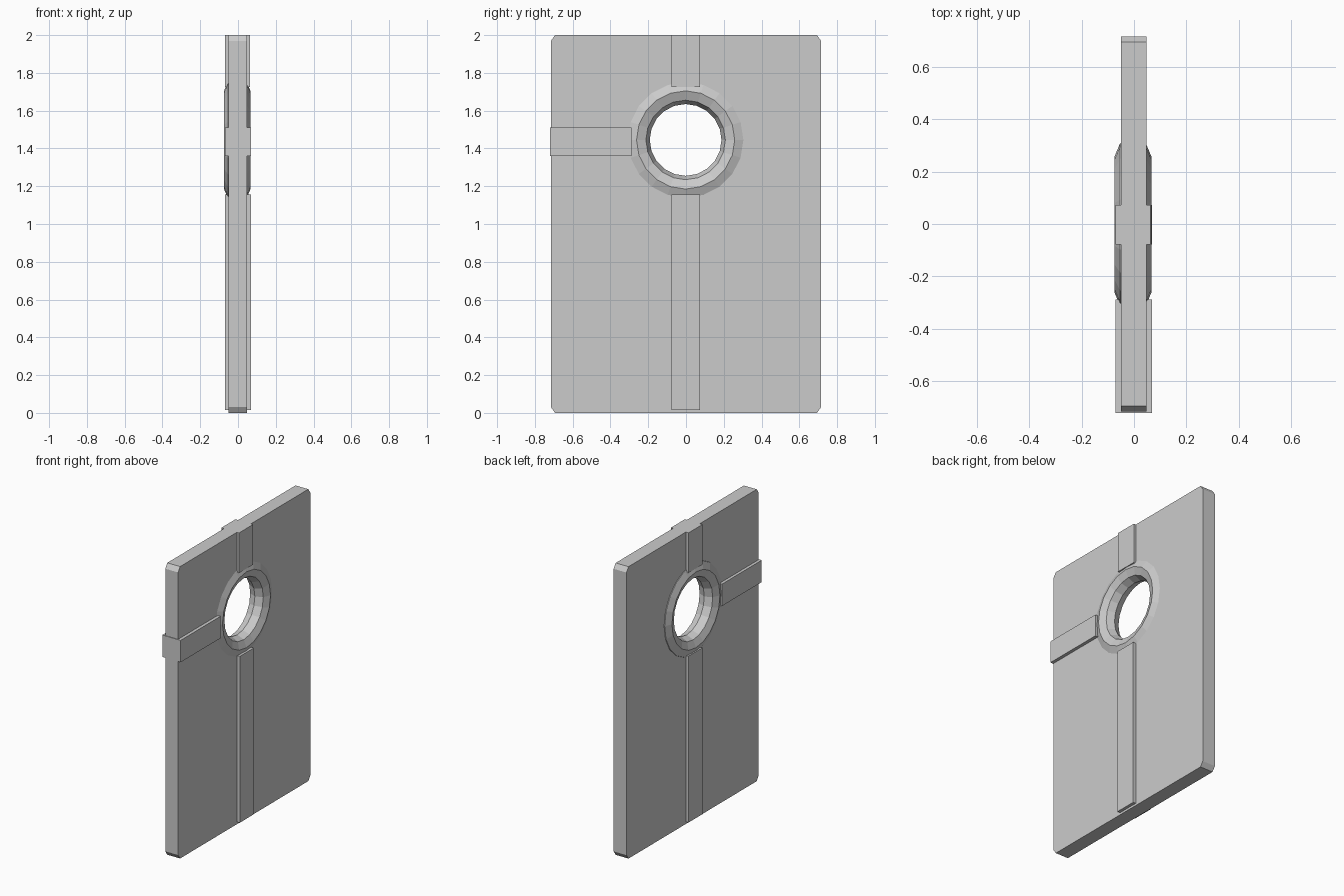
import bpy, bmesh, math

if "Cube" in bpy.data.objects:
    bpy.data.objects.remove(bpy.data.objects["Cube"])

HOLE_Z = 1.445


def make_object(name, bm):
    bmesh.ops.recalc_face_normals(bm, faces=bm.faces[:])
    mesh = bpy.data.meshes.new(name)
    bm.to_mesh(mesh)
    bm.free()
    obj = bpy.data.objects.new(name, mesh)
    bpy.context.collection.objects.link(obj)
    return obj


def box(name, x, y, z):
    bm = bmesh.new()
    bmesh.ops.create_cube(bm, size=1)
    for v in bm.verts:
        for i, (lo, hi) in enumerate((x, y, z)):
            v.co[i] = lo if v.co[i] < 0 else hi
    return make_object(name, bm)


# Door panel: rectangle with clipped corners, extruded through x
bm = bmesh.new()
w, cy, cz = 0.716, 0.022, 0.032
outline = [(w - cy, 0), (w, cz), (w, 2 - cz), (w - cy, 2)]
outline += [(-y, z) for y, z in reversed(outline)]
face = bm.faces.new([bm.verts.new((-0.05, y, z)) for y, z in outline])
extruded = bmesh.ops.extrude_face_region(bm, geom=[face])
moved = [g for g in extruded["geom"] if isinstance(g, bmesh.types.BMVert)]
bmesh.ops.translate(bm, vec=(0.097, 0, 0), verts=moved)
panel = make_object("door_panel", bm)

# Round window opening, hidden edge lies inside the rim
bpy.ops.mesh.primitive_cylinder_add(vertices=20, radius=0.25, depth=1,
                                    location=(0, 0, HOLE_Z),
                                    rotation=(0, math.pi / 2, 0))
cutter = bpy.context.object
cutter.name = "window_cutter"
cutter.hide_render = True
mod = panel.modifiers.new("window", "BOOLEAN")
mod.operation = "DIFFERENCE"
mod.solver = "EXACT"
mod.object = cutter
bpy.context.view_layer.objects.active = panel
bpy.ops.object.modifier_apply(modifier=mod.name)
bpy.data.objects.remove(cutter)

# Faceted window rim
bpy.ops.mesh.primitive_torus_add(major_segments=20, minor_segments=8,
                                 major_radius=0.26, minor_radius=0.07,
                                 location=(-0.004, -0.002, HOLE_Z),
                                 rotation=(0, math.pi / 2, 0))
bpy.context.object.name = "window_rim"

# Raised straps, each running right through the panel
box("upper_strap", (-0.070, 0.063), (-0.078, 0.073), (1.725, 2.0))
box("lower_strap", (-0.070, 0.068), (-0.078, 0.073), (0.015, 1.155))
box("side_strap", (-0.070, 0.069), (-0.72, -0.288), (1.36, 1.51))
